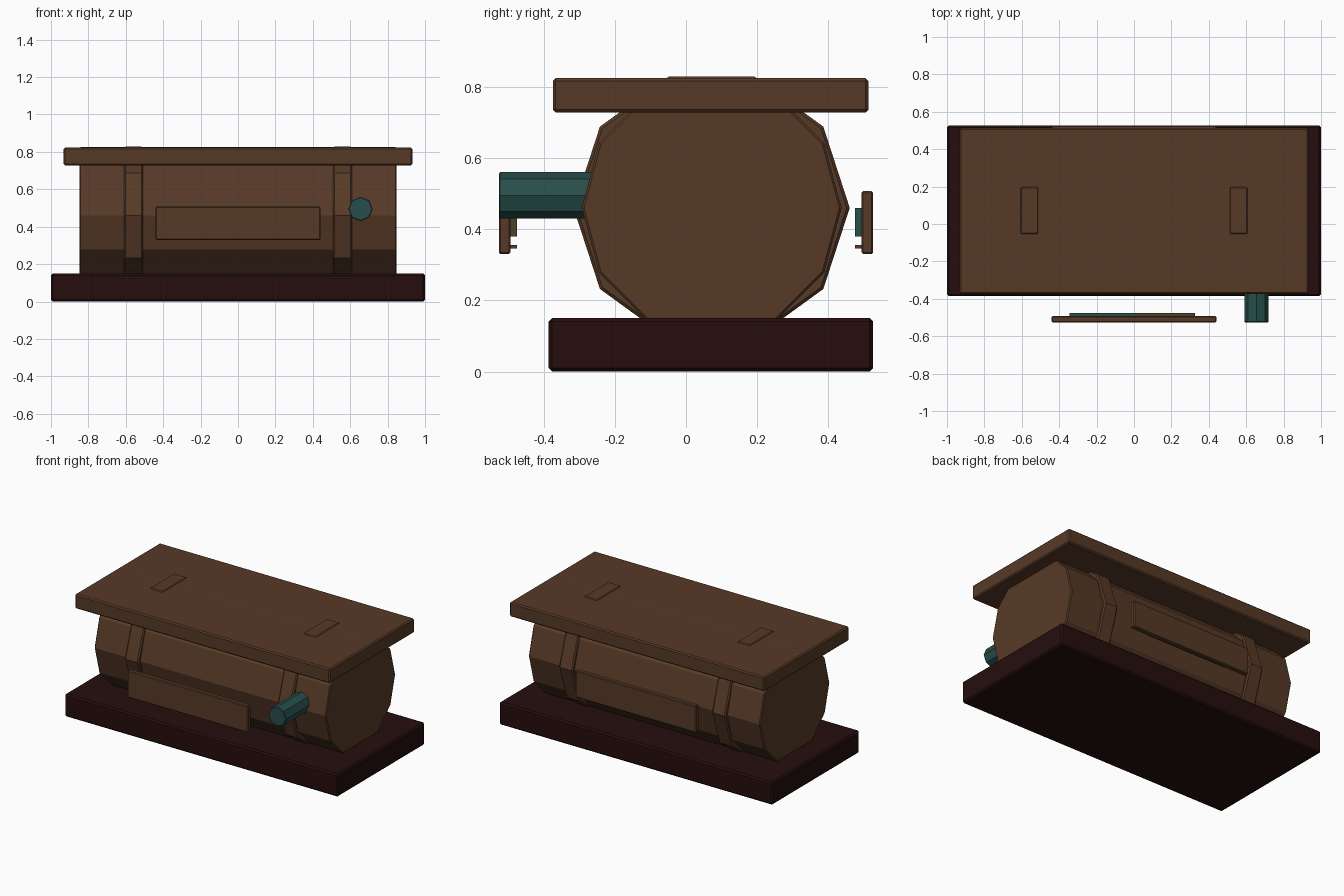
import bpy, bmesh, math
from mathutils import Matrix

if "Cube" in bpy.data.objects:
    bpy.data.objects.remove(bpy.data.objects["Cube"])


def material(name, rgb):
    m = bpy.data.materials.new(name)
    m.diffuse_color = (*rgb, 1)
    m.use_nodes = True
    m.node_tree.nodes["Principled BSDF"].inputs["Base Color"].default_value = m.diffuse_color
    return m


BROWN = material("oak brown", (0.095, 0.042, 0.020))
DARK = material("dark red wood", (0.019, 0.004, 0.004))
TEAL = material("dark teal metal", (0.020, 0.078, 0.070))
OLIVE = material("olive brown", (0.075, 0.055, 0.020))


def finish(name, bm, mat, bevel):
    mesh = bpy.data.meshes.new(name)
    bm.to_mesh(mesh)
    bm.free()
    obj = bpy.data.objects.new(name, mesh)
    bpy.context.collection.objects.link(obj)
    mesh.materials.append(mat)
    if bevel:
        mod = obj.modifiers.new("bevel", "BEVEL")
        mod.width, mod.segments = bevel, 1
        mod.limit_method, mod.angle_limit = "ANGLE", math.radians(60)
    return obj


def box(name, lo, hi, mat, bevel=0.0):
    bm = bmesh.new()
    size = [b - a for a, b in zip(lo, hi)]
    mid = [(a + b) / 2 for a, b in zip(lo, hi)]
    bmesh.ops.create_cube(bm, size=1, matrix=Matrix.Translation(mid) @ Matrix.Diagonal((*size, 1)))
    return finish(name, bm, mat, bevel)


def prism(name, sides, radius, start, length, axis, mat, bevel=0.0):
    """Regular prism running from start along +x or +y, with a corner pointing sideways."""
    bm = bmesh.new()
    ring = []
    for i in range(sides):
        a = 2 * math.pi * i / sides
        c, s = radius * math.cos(a), radius * math.sin(a)
        off = (0, c, s) if axis == "x" else (c, 0, s)
        ring.append(bm.verts.new([p + o for p, o in zip(start, off)]))
    face = bm.faces.new(ring)
    new = bmesh.ops.extrude_face_region(bm, geom=[face])["geom"]
    shift = (length, 0, 0) if axis == "x" else (0, length, 0)
    bmesh.ops.translate(bm, vec=shift, verts=[g for g in new if isinstance(g, bmesh.types.BMVert)])
    bmesh.ops.recalc_face_normals(bm, faces=bm.faces[:])
    return finish(name, bm, mat, bevel)


# Base and table top
box("base", (-1, -0.386, 0), (1, 0.526, 0.15), DARK, 0.01)
box("table_top", (-0.932, -0.374, 0.728), (0.932, 0.513, 0.824), BROWN, 0.008)

# Lying barrel with two hoops
CY, CZ = 0.072, 0.46
prism("barrel", 12, 0.365, (-0.847, CY, CZ), 1.694, "x", BROWN, 0.006)
for side, x in (("left", -0.609), ("right", 0.509)):
    prism(side + "_hoop", 10, 0.388, (x, CY, CZ), 0.1, "x", BROWN, 0.008)

# Tap on the front
prism("tap", 8, 0.065, (0.655, -0.526, 0.495), 0.3, "y", TEAL, 0.004)

# Front and back boards with plain raised strips on their inner faces
for label, s in (("front", -1), ("back", 1)):
    def plate(name, x0, x1, ya, yb, z0, z1, mat, bevel=0.0):
        y0, y1 = sorted((s * ya, s * yb))
        box(label + name, (x0, y0, z0), (x1, y1, z1), mat, bevel)
    plate("_board", -0.44, 0.44, 0.493, 0.526, 0.33, 0.507, BROWN, 0.005)
    xa, xb, xc = (-0.345, 0.02, 0.325) if s < 0 else (0.345, -0.02, -0.325)
    plate("_teal_strip", min(xa, xb), max(xa, xb), 0.475, 0.494, 0.38, 0.46, TEAL)
    plate("_olive_strip", min(xb, xc), max(xb, xc), 0.475, 0.494, 0.38, 0.46, OLIVE)
    plate("_thin_strip", -0.3, 0.3, 0.475, 0.494, 0.345, 0.355, BROWN)
